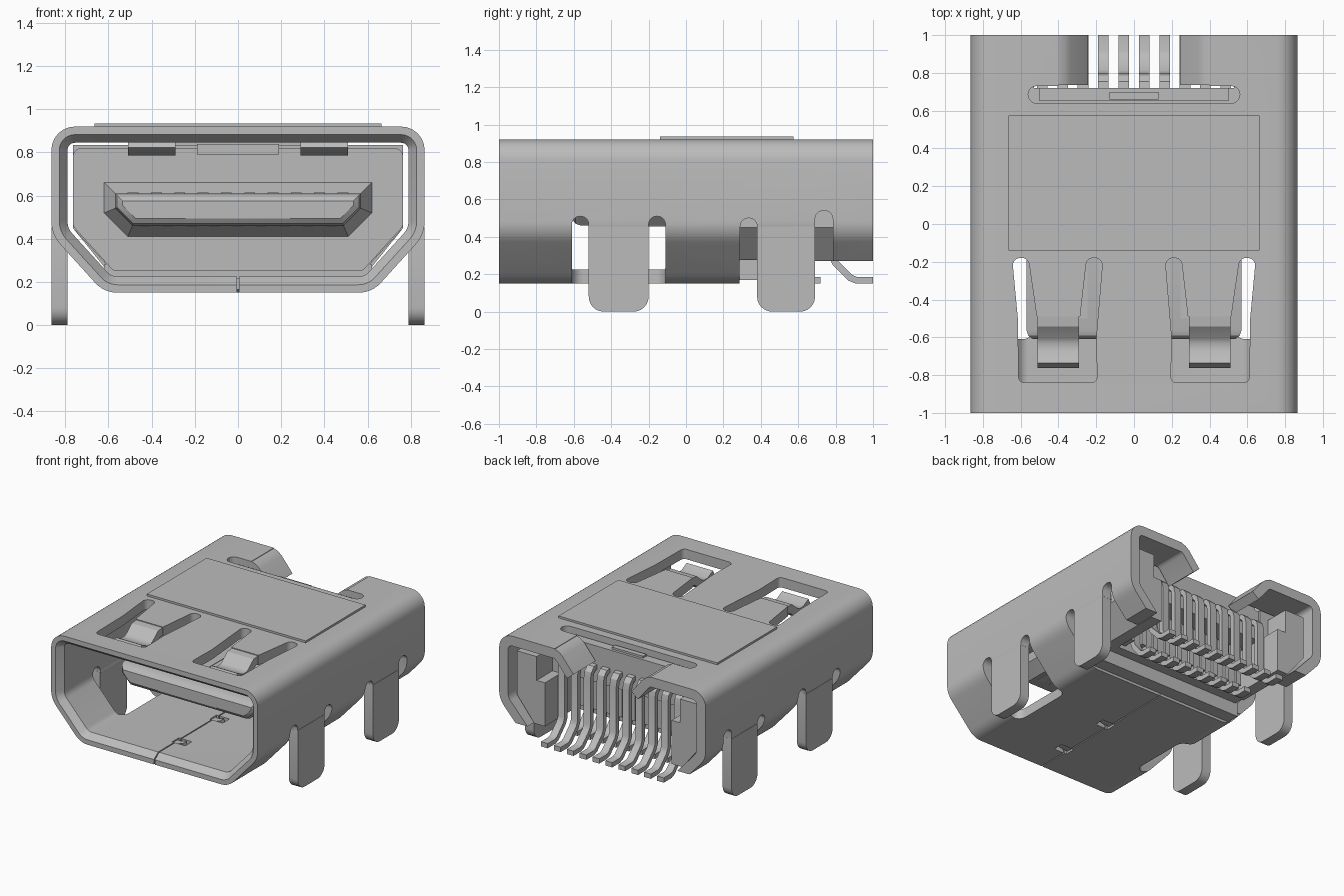
import bpy, bmesh, math
from mathutils import Vector, Matrix

cube = bpy.data.objects.get("Cube")
if cube:
    bpy.data.objects.remove(cube, do_unlink=True)

grey = bpy.data.materials.new("plain grey")
grey.use_nodes = True
grey.diffuse_color = (0.5, 0.5, 0.5, 1)
grey.node_tree.nodes["Principled BSDF"].inputs["Base Color"].default_value = (0.5, 0.5, 0.5, 1)
parts = []


def loft(name, rings, closed=False):
    """Skin equal-length point rings; cap the ends, or join last to first."""
    bm = bmesh.new()
    vs = [[bm.verts.new(p) for p in ring] for ring in rings]
    n = len(vs[0])
    pairs = list(zip(vs, vs[1:])) + ([(vs[-1], vs[0])] if closed else [])
    for a, b in pairs:
        for i in range(n):
            j = (i + 1) % n
            bm.faces.new((a[i], a[j], b[j], b[i]))
    if not closed:
        bm.faces.new(vs[0])
        bm.faces.new(vs[-1])
    bmesh.ops.recalc_face_normals(bm, faces=bm.faces)
    me = bpy.data.meshes.new(name)
    bm.to_mesh(me)
    bm.free()
    me.materials.append(grey)
    ob = bpy.data.objects.new(name, me)
    bpy.context.collection.objects.link(ob)
    parts.append(ob)
    return ob


def ring(pts, axis, t):
    if axis == 'x':
        return [(t, u, v) for u, v in pts]
    if axis == 'y':
        return [(u, t, v) for u, v in pts]
    return [(u, v, t) for u, v in pts]


def prism(name, pts, axis, a, b):
    return loft(name, [ring(pts, axis, a), ring(pts, axis, b)])


def rect(u0, u1, v0, v1):
    return [(u0, v0), (u1, v0), (u1, v1), (u0, v1)]


def box(name, x0, x1, y0, y1, z0, z1):
    return prism(name, rect(x0, x1, y0, y1), 'z', z0, z1)


def edges(pts, i):
    p, v, q = (Vector(pts[(i + k) % len(pts)]) for k in (-1, 0, 1))
    return v, (v - p).normalized(), (q - v).normalized()


def inset(pts, d):
    out = []
    for i in range(len(pts)):
        v, e1, e2 = edges(pts, i)
        n1, n2 = Vector((-e1.y, e1.x)), Vector((-e2.y, e2.x))
        out.append(v + (n1 + n2) * d / (1 + n1.dot(n2)))
    return out


def rounded(pts, r, seg=6):
    """Round the corners of a counter-clockwise outline; r is a number or a list."""
    out = []
    for i in range(len(pts)):
        v, e1, e2 = edges(pts, i)
        turn = math.atan2(e1.x * e2.y - e1.y * e2.x, e1.dot(e2))
        rad = r[i] if isinstance(r, list) else r
        p0 = v - e1 * rad * math.tan(abs(turn) / 2)
        c = p0 + Vector((-e1.y, e1.x)) * math.copysign(rad, turn)
        for k in range(seg + 1):
            out.append(c + Matrix.Rotation(turn * k / seg, 2) @ (p0 - c))
    return out


def ribbon(name, path, thick, axis, a, b):
    """Bent strip: a centre line thickened and extruded along an axis."""
    p = [Vector(q) for q in path]
    up, down = [], []
    for i, v in enumerate(p):
        e1 = (v - p[i - 1]).normalized() if i else (p[1] - v).normalized()
        e2 = (p[i + 1] - v).normalized() if i < len(p) - 1 else e1
        n1, n2 = Vector((-e1.y, e1.x)), Vector((-e2.y, e2.x))
        off = (n1 + n2) * (thick / 2) / (1 + n1.dot(n2))
        up.append(v + off)
        down.append(v - off)
    return prism(name, up + down[::-1], axis, a, b)


def cut(ob, cutter):
    m = ob.modifiers.new("cut", 'BOOLEAN')
    m.operation, m.solver, m.object = 'DIFFERENCE', 'EXACT', cutter
    bpy.context.view_layer.objects.active = ob
    bpy.ops.object.modifier_apply(modifier=m.name)
    parts.remove(cutter)
    bpy.data.objects.remove(cutter, do_unlink=True)


# Shell: bent sheet with a lead-in chamfer at the mouth
outline = [(-.62, .15), (.62, .15), (.865, .42), (.865, .92), (-.865, .92), (-.865, .42)]
radii = [.14, .14, .16, .11, .11, .16]


def section(d):
    return rounded(inset(outline, d), [max(r - d, .025) for r in radii])


shell = loft("shell", [ring(section(d), 'y', y) for d, y in
                       ((0, -1), (0, 1), (.075, 1), (.075, -.95), (.037, -1))], True)

# Rear underside openings
cut(shell, box("c", -1, 1, .285, 1.1, 0, .27))
cut(shell, box("c", -1, 1, .29, .785, 0, .455))
# Rear top notch and cross slot
cut(shell, box("c", -.4, .4, .72, 1.1, .8, 1))
cut(shell, prism("c", rounded(rect(-.56, .56, .64, .73), .044), 'z', .8, 1))
# Rounded slot tops beside the legs
for y0, y1, top in ((-.61, -.52, .51), (-.2, -.11, .51), (.29, .38, .5), (.69, .785, .54)):
    cut(shell, prism("c", rounded(rect(y0, y1, .3, top), .044), 'x', -1, 1))
for s in (-1, 1):
    # Openings left by the folded legs
    win = rounded(rect(*sorted((s * .53, s * 1.1)), -.61, -.11), .06)
    cut(shell, prism("c", win, 'z', 0, .455))
    # U-shaped opening around each spring finger
    u = [(.195, -.84), (.61, -.84), (.615, -.5), (.645, -.18), (.56, -.18),
         (.515, -.49), (.285, -.49), (.25, -.18), (.165, -.18), (.2, -.6)]
    if s < 0:
        u = [(-x, y) for x, y in u][::-1]
    rr = [.03, .03, .03, .038, .038, .005, .005, .038, .038, .03]
    cut(shell, prism("c", rounded(u, rr if s > 0 else rr[::-1]), 'z', .8, 1))
# Floor seam and its two lock holes
cut(shell, box("c", -.004, .004, -1.1, .4, .1, .3))
for y in (-.72, -.27):
    cut(shell, box("c", -.02, .09, y - .04, y + .04, .1, .3))
    ribbon("seam_lock", [(-.02, .19), (.02, .19), (.06, .2)], .05, 'y', y - .025, y + .025)

# Raised plate on the roof
box("top_plate", -.665, .665, -.14, .575, .915, .935)

for s in (-1, 1):
    side = "left" if s > 0 else "right"
    # Mounting legs
    for nm, y0, y1 in (("front", -.52, -.2), ("rear", .38, .69)):
        leg = rounded(rect(y0, y1, 0, .455), [.08, .08, .001, .001])
        prism(f"{nm}_leg_{side}", leg, 'x', s * .79, s * .865)
    # Spring fingers
    x0, x1 = sorted((s * .29, s * .51))
    ribbon(f"spring_{side}", [(-.48, .885), (-.53, .88), (-.59, .83), (-.62, .815),
                              (-.68, .815), (-.75, .85)], .06, 'x', x0, x1)
    # Roof flaps bent into the rear notch
    ribbon(f"rear_flap_{side}", [(s * .41, .8825), (s * .385, .875), (s * .36, .855), (s * .27, .745)],
           .07, 'y', .735, 1)

# Insulator: cavity wall, upper rear shelf, lower ridge and side blocks
wall = rounded(inset(outline, .1), .04)
prism("cavity_wall", wall, 'y', .18, .285)
body = [(-.6, .27), (.6, .27), (.765, .45), (.765, .835), (-.765, .835), (-.765, .45)]
prism("insulator_body", body, 'y', .28, .46)
box("rear_shelf", -.55, .55, .45, .72, .6, .835)
box("shelf_lip", -.5, .5, .65, .72, .83, .875)
box("lip_key", -.13, .13, .66, .7, .87, .89)
box("cavity_key", -.19, .19, .1, .2, .79, .84)
box("lower_ridge", -.62, .62, .285, .385, .17, .28)
for s in (-1, 1):
    block = [(.53, .27), (.62, .27), (.765, .45), (.765, .78), (.6, .78), (.6, .6), (.53, .6)]
    prism("side_block", [(s * x, z) for x, z in block], 'y', .45, .93)
    box("side_shelf", *sorted((s * .53, s * .765)), .45, .74, .58, .835)

# Tongue with flared root and eased nose
root = [(-.51, .41), (.51, .41), (.62, .52), (.62, .66), (-.62, .66), (-.62, .52)]
steps = ((0, .18), (.05, .1), (.05, -.56), (.06, -.59), (.085, -.61))
loft("tongue", [ring(inset(root, d), 'y', y) for d, y in steps])

# Contacts: strips on the tongue and bent solder tails in two rows
PITCH = .108
for n, z, row in ((10, .608, "upper"), (9, .456, "lower")):
    for i in range(n):
        x = (i - (n - 1) / 2) * PITCH
        if abs(x) < .47 or row == "upper":
            box(f"{row}_contact", x - .025, x + .025, -.5, .12, z, z + .006)
        if row == "upper":
            path = [(.7, .72), (.745, .715), (.77, .69), (.78, .65), (.78, .3),
                    (.8, .26), (.88, .18), (.91, .168), (1, .168)]
        else:
            path = [(.53, .62), (.53, .3), (.545, .26), (.61, .18), (.64, .168), (.72, .168)]
        ribbon(f"{row}_tail", path, .036, 'x', x - .028, x + .028)

# Comb teeth between the inner tails
for i in range(10):
    x = (i - 4.5) * PITCH
    box("comb_tooth", x - .02, x + .02, .45, .56, .3, .61)

# Smooth the bends, keep the edges sharp
bpy.ops.object.select_all(action='DESELECT')
for ob in parts:
    ob.select_set(True)
bpy.context.view_layer.objects.active = shell
bpy.ops.object.shade_smooth_by_angle(angle=math.radians(30))
